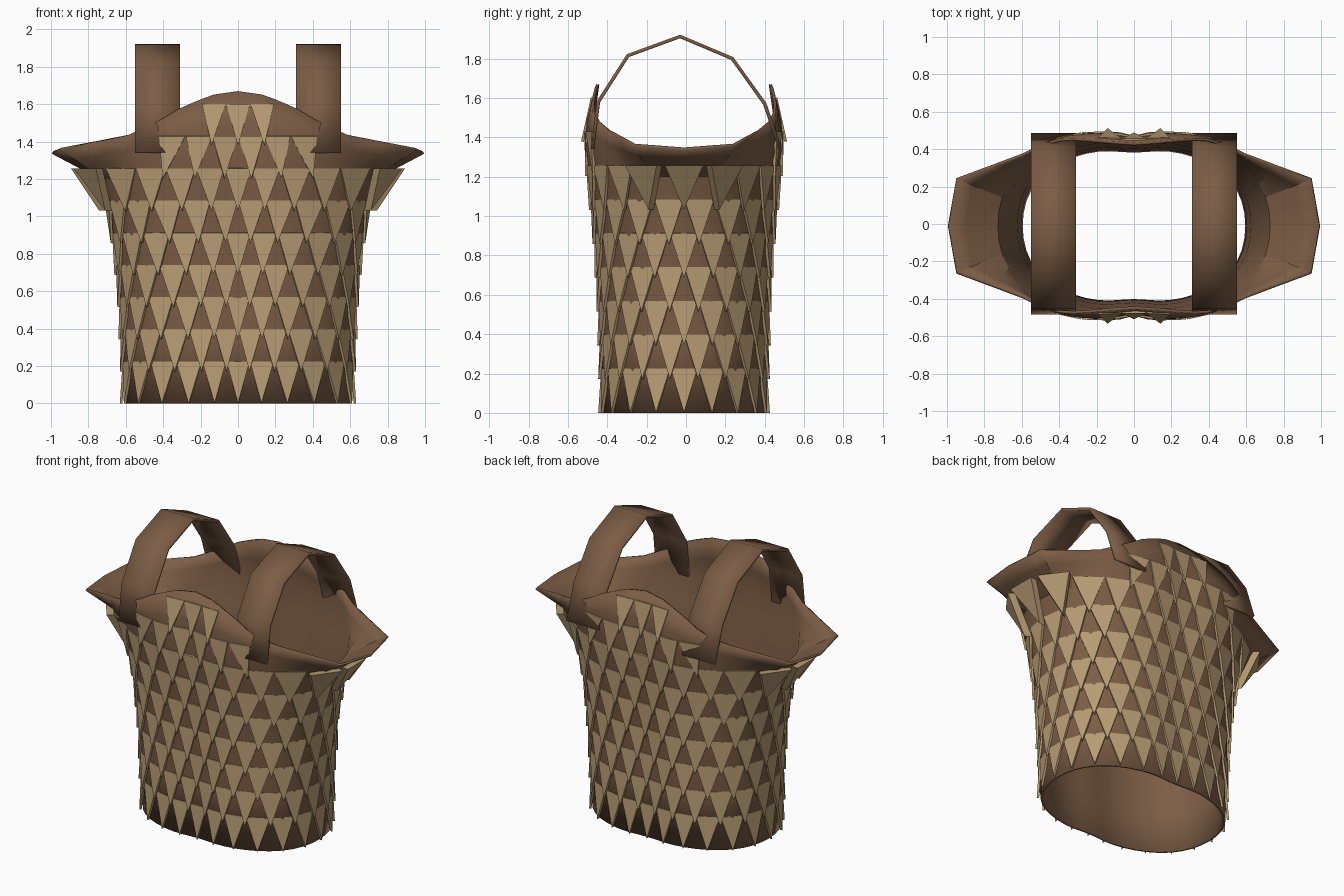
import bpy, bmesh, math
from mathutils import Vector

if "Cube" in bpy.data.objects:
    bpy.data.objects.remove(bpy.data.objects["Cube"])

CY = -0.01
N = 24                                   # scales per row
STEP = 2 * math.pi / N
BODY = [(0, .61, .428), (.35, .618, .433), (.7, .64, .448),
        (1.0, .685, .47), (1.2, .74, .497)]          # z, half width, half depth
RIM = [(0, .995, 0, 1.335), (18.2, .95, .255, 1.355), (35, .60, .385, 1.43),
       (47, .44, .465, 1.50), (60, .31, .47, 1.58),
       (77, .14, .455, 1.65), (90, 0, .445, 1.67)]   # angle, x, y, z


def material(name, rgb):
    m = bpy.data.materials.new(name)
    m.diffuse_color = (*rgb, 1)
    m.use_nodes = True
    m.node_tree.nodes["Principled BSDF"].inputs["Base Color"].default_value = m.diffuse_color
    return m


def lerp_table(table, k):
    for p, q in zip(table, table[1:]):
        if k <= q[0]:
            f = (k - p[0]) / (q[0] - p[0])
            return [a + (b - a) * f for a, b in zip(p[1:], q[1:])]
    return list(table[-1][1:])


def warp(u):
    # wider spacing on the sides, tighter on front and back
    return u + .112 * math.sin(2 * u)


def dip(x):
    # shallow groove down the middle of front and back
    return math.exp(-(x / .13) ** 2)


def ring(t, z):
    # ellipse, slightly squared at the diagonals
    a, b = lerp_table(BODY, z)
    k = 1 + .05 * math.sin(2 * t) ** 2
    x, y = k * a * math.cos(t), k * b * math.sin(t)
    return Vector((x, y * (1 - .05 * dip(x)), z))


def rim(t):
    c, s = math.cos(t), math.sin(t)
    x, y, z = lerp_table(RIM, math.degrees(math.atan2(abs(s), abs(c))))
    return Vector((math.copysign(x, c), math.copysign(y, s), z))


def upper(t, f):
    # wall between the armhole line and the flared rim
    p = ring(t, 1.2).lerp(rim(t), f)
    p.y += .04 * math.sin(math.pi * f) * math.sin(t) ** 3 * (1 - .6 * dip(p.x))
    return p


def surf(u, z):
    t = warp(u)
    if z <= 1.2:
        p = ring(t, z)
    else:
        p = upper(t, min(1, (z - 1.2) / (rim(t).z - 1.2)))
    return p + Vector((0, CY, 0))


def make(name, bm, mat):
    bmesh.ops.recalc_face_normals(bm, faces=bm.faces)
    me = bpy.data.meshes.new(name)
    bm.to_mesh(me)
    bm.free()
    me.materials.append(mat)
    ob = bpy.data.objects.new(name, me)
    bpy.context.collection.objects.link(ob)
    return ob


def finish(ob, thickness, offset, angle):
    sol = ob.modifiers.new("thickness", 'SOLIDIFY')
    sol.thickness = thickness
    sol.offset = offset
    bpy.ops.object.select_all(action='DESELECT')
    ob.select_set(True)
    bpy.context.view_layer.objects.active = ob
    bpy.ops.object.shade_smooth_by_angle(angle=math.radians(angle))


leather = material("brown_leather", (.20, .11, .06))
horn = material("tan_scale", (.47, .33, .17))

# Body shell with flared shoulders, open at top and bottom
bm = bmesh.new()
COLS = 48
rows = []
for z in (0, .35, .7, 1.0, 1.2):
    rows.append([bm.verts.new(surf(i * 2 * math.pi / COLS, z)) for i in range(COLS)])
for f in (.33, .66, 1):
    rows.append([bm.verts.new(upper(warp(i * 2 * math.pi / COLS), f) + Vector((0, CY, 0)))
                 for i in range(COLS)])
for lo, hi in zip(rows, rows[1:]):
    for i in range(COLS):
        j = (i + 1) % COLS
        bm.faces.new((lo[i], lo[j], hi[j], hi[i]))
finish(make("body_shell", bm, leather), .015, -1, 20)

# Overlapping rows of triangular scales
bm = bmesh.new()
for row in range(9):
    top = .225 + .172 * row
    for i in range(N):
        u = (i + .5 * (row % 2)) * STEP
        x = abs(surf(u, top).x)
        if (row == 7 and x > .40) or (row == 8 and x > .17):
            continue
        left, right = surf(u - STEP * .49, top), surf(u + STEP * .49, top)
        tip = surf(u, max(top - .225, 0))
        n = (right - left).cross((left + right) / 2 - tip).normalized()
        if n.dot(Vector((tip.x, tip.y, 0))) < 0:
            n = -n
        lift, tip_lift, thick = .006, .022, .014
        if row == 6 and x > .7:              # stand off under the shoulders
            n = Vector((n.x, n.y, 0)).normalized()
            lift, tip_lift, thick = .065, .05, .045
        outer = [left + n * lift, right + n * lift, tip + n * tip_lift]
        vo = [bm.verts.new(p) for p in outer]
        vi = [bm.verts.new(p - n * thick) for p in outer]
        bm.faces.new(vo)
        bm.faces.new(vi[::-1])
        for a in range(3):
            b = (a + 1) % 3
            bm.faces.new((vo[a], vi[a], vi[b], vo[b]))
make("scales", bm, horn)

# Shoulder straps, bent bands from front to back
PATH = [(-.475, 1.34), (-.445, 1.58), (-.295, 1.815), (-.03, 1.912),
        (.235, 1.80), (.40, 1.57), (.478, 1.34)]
for side, name in ((-1, "left_strap"), (1, "right_strap")):
    bm = bmesh.new()
    pairs = [[bm.verts.new((side * x, y, z)) for x in (.31, .55)] for y, z in PATH]
    for p, q in zip(pairs, pairs[1:]):
        bm.faces.new((p[0], p[1], q[1], q[0]))
    finish(make(name, bm, leather), .018, 0, 40)
